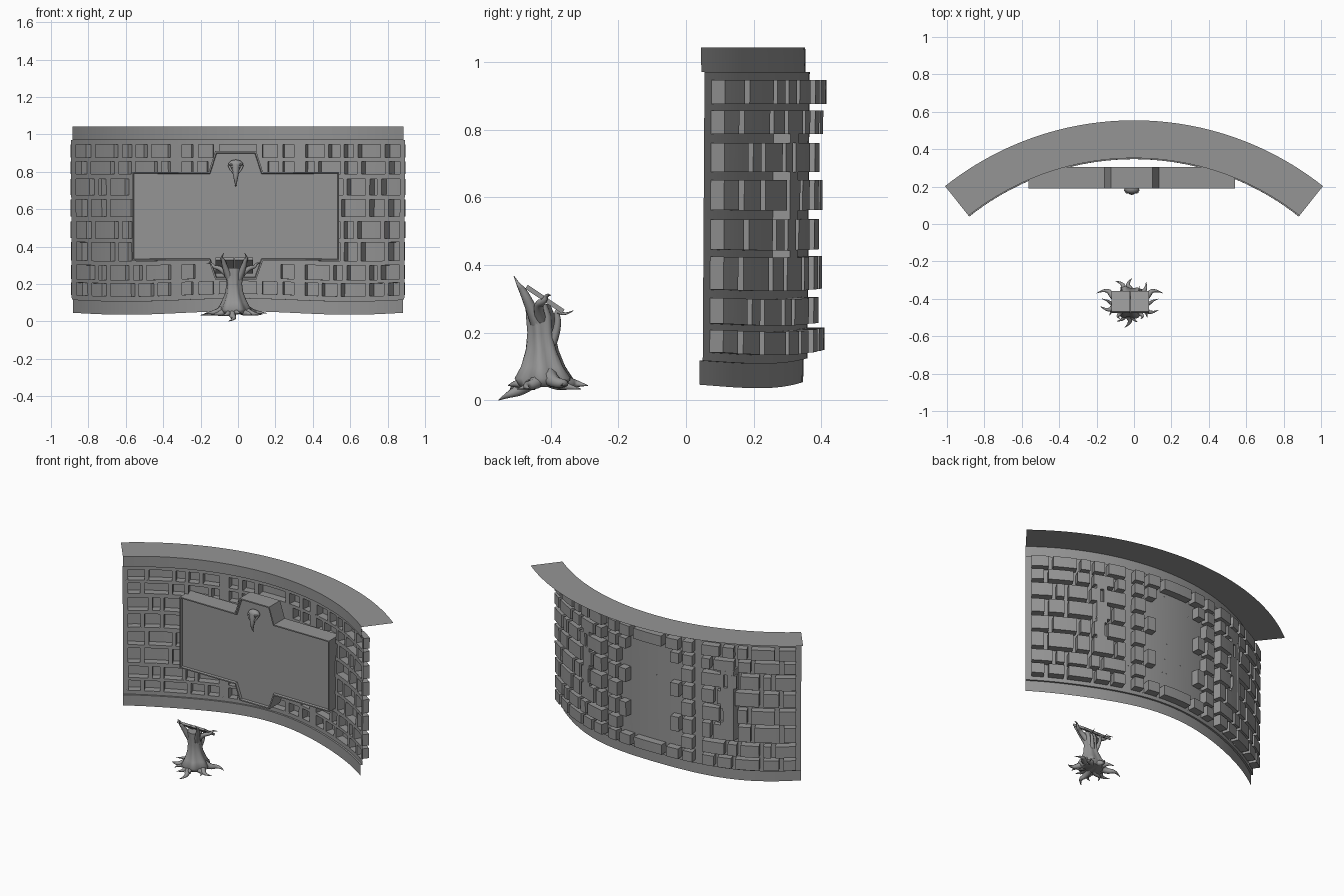
import bpy, bmesh, math, random
from mathutils import Vector

random.seed(4)
if "Cube" in bpy.data.objects:
    bpy.data.objects.remove(bpy.data.objects["Cube"])

stone = bpy.data.materials.new("grey stone")
stone.use_nodes = True
GREY = (0.3, 0.3, 0.3, 1)
stone.diffuse_color = GREY
stone.node_tree.nodes["Principled BSDF"].inputs["Base Color"].default_value = GREY


def finish(ob, angle=30):
    ob.data.materials.clear()
    ob.data.materials.append(stone)
    bpy.ops.object.select_all(action="DESELECT")
    ob.select_set(True)
    bpy.context.view_layer.objects.active = ob
    bpy.ops.object.shade_smooth_by_angle(angle=math.radians(angle))
    return ob


def from_bmesh(bm, name, angle=30, weld=True):
    if weld:
        bmesh.ops.remove_doubles(bm, verts=bm.verts, dist=1e-5)
    me = bpy.data.meshes.new(name)
    bm.to_mesh(me)
    bm.free()
    ob = bpy.data.objects.new(name, me)
    bpy.context.collection.objects.link(ob)
    return finish(ob, angle)


# ---- curved wall: one sheet whose bricks are pockets pushed to the rear
CENTRE_Y, END, DEPTH = -1.072, math.radians(38.4), 0.05


def on_wall(th, z, off=0.0):
    r = 1.43 + 0.008 * z + off
    wave = 0.01 * math.cos(math.pi * abs(th) / END / 0.65) - 0.002
    z += wave * max(0, 1 - z / 0.6)
    return Vector((r * math.sin(th), CENTRE_Y + r * math.cos(th), z))


def quad(bm, *pts):
    bm.faces.new([bm.verts.new(p) for p in pts])


def band(bm, a, b, z0, z1, o0=0.0, o1=0.0):
    """Curved strip between two angles; z or offset may differ on its edges."""
    n = max(1, math.ceil((b - a) / 0.03))
    for i in range(n):
        t, u = a + (b - a) * i / n, a + (b - a) * (i + 1) / n
        quad(bm, on_wall(t, z0, o0), on_wall(u, z0, o0),
             on_wall(u, z1, o1), on_wall(t, z1, o1))


def pocket(bm, a, b, z0, z1):
    band(bm, a, b, z0, z1, DEPTH, DEPTH)
    band(bm, a, b, z0, z0, 0, DEPTH)
    band(bm, a, b, z1, z1, DEPTH, 0)
    for t in (a, b):
        quad(bm, on_wall(t, z0), on_wall(t, z0, DEPTH), on_wall(t, z1, DEPTH), on_wall(t, z1))


def strip(bm, bricks, z0, z1):
    """One course: pockets at the given x intervals, plain wall between."""
    t = -END
    for x0, x1 in sorted(bricks):
        a, b = math.asin(x0 / 1.435), math.asin(x1 / 1.435)
        band(bm, t, a, z0, z1)
        pocket(bm, a, b, z0, z1)
        t = b
    band(bm, t, END, z0, z1)


ROWS = [(0.143, 0.21), (0.228, 0.304), (0.328, 0.425), (0.446, 0.535),
        (0.562, 0.651), (0.675, 0.761), (0.787, 0.856), (0.876, 0.946)]
PATTERNS = [(7, 8, 13, 8, 6), (13, 5, 10, 4, 10), (5, 12, 7, 13, 6), (10, 6, 5, 12, 8)]


def side_bricks(row):
    widths, x, out = PATTERNS[row % 4], 0.36, []
    unit = (0.865 - x - 0.022 * 4) / sum(widths)
    for w in widths:
        out.append((x, x + w * unit))
        x += w * unit + 0.022
    return out


bm = bmesh.new()
z = 0.118
for i, (z0, z1) in enumerate(ROWS):
    # narrow pockets that join neighbouring courses
    links = [(-0.53, -0.47), (0.47, 0.53)] if 3 <= i <= 6 else []
    strip(bm, links, z, z0)
    half = side_bricks(i)
    if i in (0, 7):
        half += [(0.13, 0.21), (0.24, 0.3)]
    elif i % 2:
        half += [(0.23, 0.3)]
    else:
        half += [(0.16, 0.215), (0.24, 0.3)]
    both = half + [(-b, -a) for a, b in half]
    if i in (0, 7):
        both.append((-0.1, 0.1))
    strip(bm, both, z0, z1)
    z = z1
band(bm, -END, END, z, 0.97)
from_bmesh(bm, "brick_wall")

# plinth and cornice stand slightly proud; the coping is a thin flat sheet
bm = bmesh.new()
band(bm, -END, END, 0.047, 0.118, -0.012, -0.012)
band(bm, -END, END, 0.118, 0.118, -0.012, 0)
from_bmesh(bm, "wall_plinth")
bm = bmesh.new()
band(bm, -END, END, 0.97, 0.97, 0, -0.012)
band(bm, -END, END, 0.97, 1.042, -0.012, -0.014)
band(bm, -END, END, 1.042, 1.042, -0.014, 0.188)
from_bmesh(bm, "wall_cornice")

# ---- framed board with a crest above and a matching tab below
half = [(0.11, 0.91), (0.145, 0.8), (0.553, 0.8), (0.553, 0.325), (0.145, 0.325), (0.11, 0.225)]
outline = [(x - 0.012, z) for x, z in half] + [(-x - 0.012, z) for x, z in reversed(half)]
bm = bmesh.new()
face = bm.faces.new([bm.verts.new((x, 0.305, z)) for x, z in outline])
front = bmesh.ops.extrude_face_region(bm, geom=[face])["geom"]
bmesh.ops.translate(bm, verts=[g for g in front if isinstance(g, bmesh.types.BMVert)],
                    vec=(0, -0.115, 0))
panel = [g for g in front if isinstance(g, bmesh.types.BMFace)]
bmesh.ops.recalc_face_normals(bm, faces=bm.faces)
bmesh.ops.inset_region(bm, faces=panel, thickness=0.01)
bmesh.ops.inset_region(bm, faces=panel, thickness=0.004, depth=-0.015)
from_bmesh(bm, "framed_board", 15)


def loft(name, rings, sides, lobes=0.0):
    """Closed body through (centre, radius x, radius y) level rings."""
    bm = bmesh.new()
    loops = []
    for c, rx, ry in rings:
        ring = []
        for k in range(sides):
            a = math.tau * k / sides
            f = 1 + lobes * math.cos(6 * a + c[2] * 9)
            ring.append(bm.verts.new((c[0] + rx * f * math.cos(a), c[1] + ry * f * math.sin(a), c[2])))
        loops.append(ring)
    for low, high in zip(loops, loops[1:]):
        for k in range(sides):
            j = (k + 1) % sides
            bm.faces.new((low[k], low[j], high[j], high[k]))
    bm.faces.new(loops[0][::-1])
    bm.faces.new(loops[-1])
    return from_bmesh(bm, name, 60)


def tube(name, pts, r0, r1=0.001):
    """Tapering smooth limb through a few points."""
    cu = bpy.data.curves.new(name, "CURVE")
    cu.dimensions, cu.bevel_depth, cu.bevel_resolution = "3D", 1.0, 2
    cu.use_fill_caps = True
    sp = cu.splines.new("NURBS")
    sp.points.add(len(pts) - 1)
    for i, p in enumerate(pts):
        sp.points[i].co = (*p, 1)
        sp.points[i].radius = r0 + (r1 - r0) * i / (len(pts) - 1)
    sp.use_endpoint_u, sp.order_u, sp.resolution_u = True, 3, 5
    ob = bpy.data.objects.new(name, cu)
    bpy.context.collection.objects.link(ob)
    bpy.ops.object.select_all(action="DESELECT")
    ob.select_set(True)
    bpy.context.view_layer.objects.active = ob
    bpy.ops.object.convert(target="MESH")
    return finish(bpy.context.object, 60)


def ball(name, loc, scale):
    bpy.ops.mesh.primitive_uv_sphere_add(segments=16, ring_count=10, radius=1, location=loc)
    ob = bpy.context.object
    ob.name, ob.scale = name, scale
    return finish(ob, 60)


# ---- bird skull on the crest
SX = -0.012
ball("skull_head", (SX, 0.187, 0.837), (0.04, 0.026, 0.028))
tube("skull_beak", [(SX, 0.182, 0.835), (SX, 0.168, 0.79), (SX, 0.168, 0.75), (SX, 0.18, 0.718)], 0.024)
for s in (-1, 1):
    ball("skull_brow", (SX + s * 0.022, 0.172, 0.838), (0.015, 0.01, 0.006))
    tube("skull_cheek", [(SX + s * 0.034, 0.18, 0.835), (SX + s * 0.03, 0.17, 0.81),
                         (SX + s * 0.008, 0.168, 0.79)], 0.008, 0.004)

# ---- tree stump lectern
CX = -0.02
profile = [(0.04, -0.42, 0.07, 0.07), (0.065, -0.42, 0.085, 0.085), (0.1, -0.422, 0.066, 0.064),
           (0.15, -0.425, 0.046, 0.046), (0.2, -0.428, 0.04, 0.038), (0.25, -0.43, 0.046, 0.04),
           (0.285, -0.438, 0.05, 0.034)]
loft("stump_trunk", [((CX, y, z), rx, ry) for z, y, rx, ry in profile], 36, 0.09)

# roots spreading over the ground, one reaching lowest at the front
tips = [(-0.2, -0.37), (-0.18, -0.44), (-0.13, -0.49), (-0.09, -0.52), (0.02, -0.525), (0.07, -0.5),
        (0.13, -0.46), (0.155, -0.37), (0.065, -0.31), (-0.01, -0.29), (-0.1, -0.305), (-0.05, -0.553)]
for i, (x, y) in enumerate(tips):
    base, tip = Vector((CX, -0.42, 0.085)), Vector((x, y, 0.035 + random.uniform(-0.005, 0.012)))
    if i == len(tips) - 1:
        tip.z = 0.001
    d = tip - base
    side = Vector((-d.y, d.x, 0)) * random.choice((-0.22, 0.22))
    tube("root", [base + d * 0.25, base + d * 0.5 - Vector((0, 0, 0.012)),
                  base + d * 0.75 + side - Vector((0, 0, 0.005)), tip], 0.028)

# branches holding the lectern top
for s in (-1, 1):
    tube("front_branch", [(CX + s * 0.025, -0.44, 0.23), (CX + s * 0.05, -0.465, 0.29),
                          (CX + s * 0.06, -0.485, 0.33), (CX + s * 0.07, -0.495, 0.34),
                          (CX + s * 0.055, -0.508, 0.367)], 0.02)
    tube("side_branch", [(CX + s * 0.03, -0.43, 0.24), (CX + s * 0.07, -0.44, 0.285),
                         (CX + s * 0.11, -0.42, 0.29), (CX + s * 0.12, -0.41, 0.315),
                         (CX + s * 0.15, -0.4, 0.31)], 0.018)
    tube("rear_branch", [(CX + s * 0.015, -0.395, 0.17), (CX + s * 0.03, -0.375, 0.22),
                         (CX + s * 0.035, -0.385, 0.27), (CX + s * 0.045, -0.36, 0.25),
                         (CX + s * 0.05, -0.333, 0.265)], 0.014)
    # two halves of the sloping top
    bpy.ops.mesh.primitive_cube_add(size=1, location=(CX + s * 0.051, -0.417, 0.299))
    leaf = bpy.context.object
    leaf.name = "lectern_top"
    leaf.scale = (0.1, 0.131, 0.014)
    leaf.rotation_euler = (math.radians(-34), 0, 0)
    finish(leaf)
